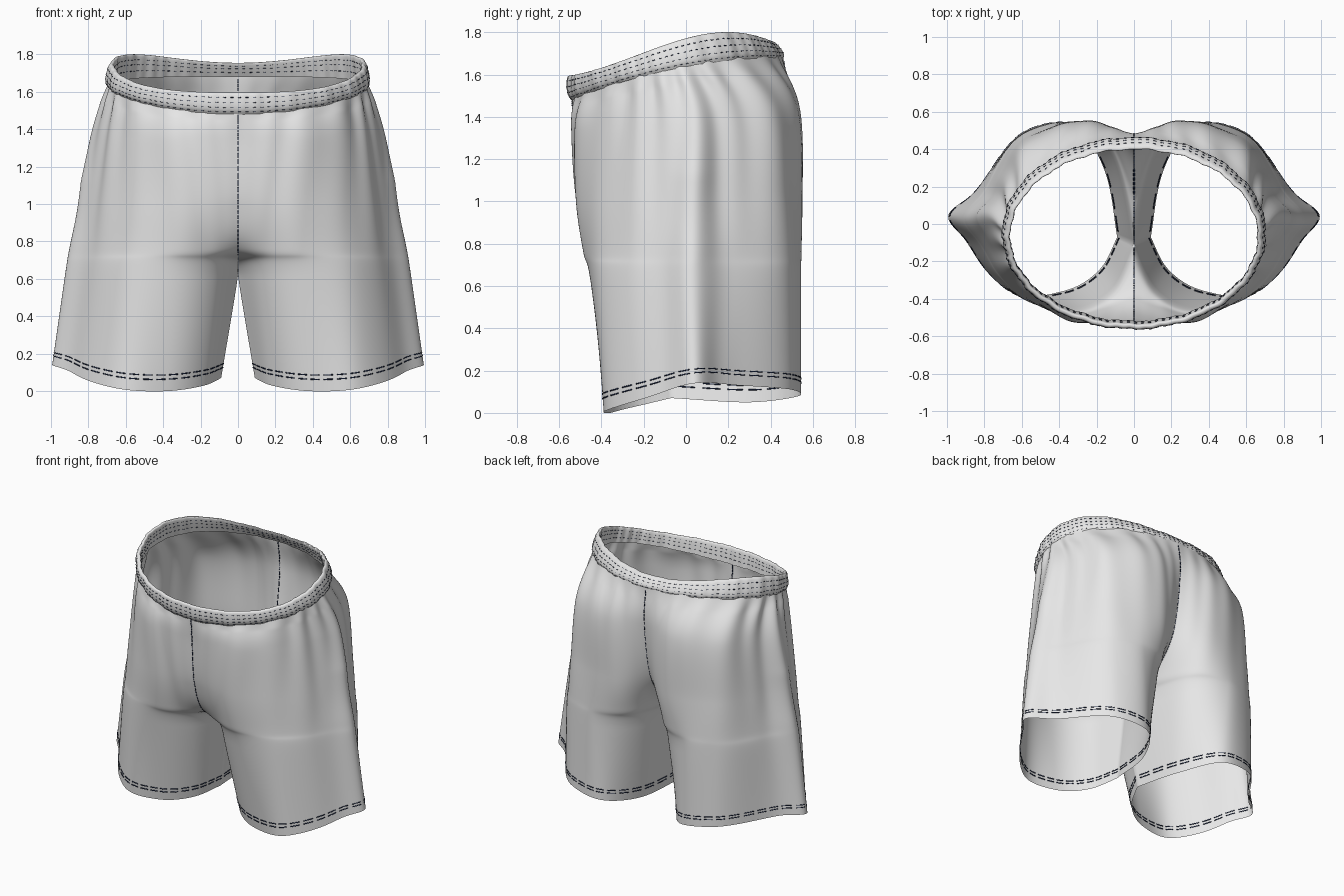
import bpy, bmesh
from math import sin, cos, pi, exp, floor
from mathutils import Vector

cube = bpy.data.objects.get("Cube")
if cube:
    bpy.data.objects.remove(cube, do_unlink=True)


def material(name, rgb):
    mat = bpy.data.materials.new(name)
    mat.use_nodes = True
    mat.diffuse_color = (*rgb, 1)
    mat.node_tree.nodes["Principled BSDF"].inputs["Base Color"].default_value = (*rgb, 1)
    return mat


cloth = material("light grey cloth", (0.8, 0.8, 0.8))
thread = material("navy thread", (0.01, 0.018, 0.05))


def spline(points, t):
    """Smooth curve through the points; t counts points."""
    last = len(points) - 1
    i = min(max(int(floor(t)), 0), last - 1)
    f = t - i
    p, q = points[i], points[i + 1]
    before = points[i - 1] if i > 0 else 2 * p - q
    after = points[i + 2] if i + 2 <= last else 2 * q - p
    m, n = (q - before) / 2, (after - p) / 2
    g = 1 - f
    return p * (1 + 2 * f) * g * g + m * f * g * g + q * f * f * (3 - 2 * f) - n * f * f * g


# Half-garment sections, from the front seam round the side to the back seam
waist = [(0.69 * sin(pi * c / 10), -0.04 - 0.5 * cos(pi * c / 10)) for c in range(11)]
hip = [(0, -.53), (.2, -.54), (.4, -.49), (.58, -.36), (.69, -.19), (.73, .03),
       (.68, .25), (.57, .42), (.38, .52), (.18, .53), (0, .48)]
seat = [(0, -.5), (.16, -.52), (.36, -.5), (.57, -.4), (.73, -.2), (.78, .03),
        (.72, .27), (.58, .46), (.38, .54), (.16, .53), (0, .4)]
rise = [(0, -.39), (.14, -.45), (.34, -.48), (.57, -.41), (.75, -.21), (.83, .03),
        (.74, .28), (.58, .48), (.37, .545), (.14, .47), (0, .17)]
crotch = [(0, -.11), (.12, -.35), (.34, -.45), (.58, -.41), (.77, -.21), (.855, .03),
          (.75, .29), (.58, .49), (.36, .54), (.12, .38), (0, -.11)]
hem = [(.09, -.07), (.18, -.24), (.38, -.36), (.62, -.38), (.83, -.19), (.925, .04),
       (.79, .25), (.58, .5), (.33, .53), (.16, .3), (.09, -.07)]
hem_height = [.07, .03, 0, .01, .07, .14, .13, .11, .08, .05, .07]


def lift(section, height):
    return [Vector((x, y, height((y + 0.04) / 0.5))) for x, y in section]


rows = [lift(waist, lambda c: 1.64 + 0.1 * c - 0.05 * c * c),
        lift(hip, lambda c: 1.39 + 0.04 * c),
        lift(seat, lambda c: 1.0),
        lift(rise, lambda c: 0.76),
        lift(crotch, lambda c: 0.62),
        [Vector((x, y, z)) for (x, y), z in zip(hem, hem_height)]]


def base(u, v):
    return spline([spline(row, u * 10) for row in rows], v)


def leg(u, v):
    """Cloth surface: u runs front seam to back seam, v waist to hem."""
    p = base(u, v)
    if v > 4:
        # both seam edges meet along the inseam
        p -= (base(0, v) - base(1, v)) / 2 * (1 - 2 * u) ** 7
    # gathered folds that soften towards the hem, and a pleat down the side
    window = max(sin(pi * u), 0) ** 0.7
    gather = 0.016 * min(1, 0.3 + v * 2) * exp(-0.8 * v) * sin(75 * u + 2 * sin(13 * u))
    drape = 0.007 * min(v, 1) * sin(31 * u + 0.4 * v + 1.5 * sin(7 * u))
    pleat = 0.075 * min(v * 0.6, 1) * exp(-((u - 0.5) / 0.036) ** 2)
    out = Vector((p.x - 0.35, p.y - 0.03, 0))
    if out.length > 1e-6:
        p += out.normalized() * (window * (gather + drape) + pleat)
    p.x = max(p.x, 0)
    return p


# Waistband profile, inner bottom over the top to outer bottom: (radial, height)
band_profile = [Vector(p) for p in ((-.022, 0), (-.022, .6), (-.018, .95), (-.006, 1),
                                    (.006, .9), (.014, .5), (.012, .2), (0, 0))]


def band(u, v):
    r, t = spline(band_profile, v)
    a = 2 * pi * u
    c = -cos(a)
    r += 0.002 * sin(46 * a + 2 * sin(5 * a)) + 0.003 * sin(19 * a)
    low = 1.63 + 0.1 * c - 0.05 * c * c
    high = 1.75 + 0.156 * c - 0.075 * c * c - 0.076 * c ** 3
    return Vector(((0.695 - 0.015 * t + r) * sin(a),
                   -0.04 - 0.03 * t + (0.5 - 0.015 * t + r) * c,
                   low + (high - low) * t))


def add_patch(bm, surface, us, vs):
    grid = [[bm.verts.new(surface(u, v)) for v in vs] for u in us]
    for a, b in zip(grid, grid[1:]):
        for j in range(len(vs) - 1):
            bm.faces.new((a[j], a[j + 1], b[j + 1], b[j]))


def steps(a, b, n):
    return [a + (b - a) * i / n for i in range(n + 1)]


def finish(name, bm, mat, mirror=False, thick=0):
    bmesh.ops.remove_doubles(bm, verts=bm.verts[:], dist=0.0001)
    for face in bm.faces:
        face.smooth = True
    mesh = bpy.data.meshes.new(name)
    bm.to_mesh(mesh)
    bm.free()
    mesh.materials.append(mat)
    obj = bpy.data.objects.new(name, mesh)
    bpy.context.collection.objects.link(obj)
    if mirror:
        obj.modifiers.new("Mirror", 'MIRROR').merge_threshold = 0.0005
    if thick:
        solid = obj.modifiers.new("Thickness", 'SOLIDIFY')
        solid.thickness, solid.offset = thick, 0


def dashes(start, end, count, duty):
    size = (end - start) / count
    for i in range(count):
        yield steps(start + i * size, start + (i + duty) * size, 4)


# Legs and seat, one continuous mirrored cloth
bm = bmesh.new()
add_patch(bm, leg, steps(0, 1, 180), steps(0, 5, 80))
finish("shorts_body", bm, cloth, mirror=True)

# Elastic waistband
bm = bmesh.new()
add_patch(bm, band, steps(0, 1, 460), steps(0, 7, 28))
finish("waistband", bm, cloth)

# Double hem stitching
bm = bmesh.new()
for v in (4.865, 4.9):
    for run in dashes(0, 1, 34, 0.7):
        add_patch(bm, leg, run, [v - 0.0045, v + 0.0045])
finish("hem_stitching", bm, thread, mirror=True, thick=0.005)

# Centre seams, front and back
bm = bmesh.new()
for edge in ([0, 0.0015], [0.9987, 1]):
    for run in dashes(0.1, 3.95, 40, 0.7):
        add_patch(bm, leg, edge, run)
finish("centre_seam_stitching", bm, thread, mirror=True, thick=0.006)

# Waistband stitching, inside and outside
bm = bmesh.new()
for v in (0.5, 0.95, 1.4, 4.35, 4.9, 5.6, 6.4):
    w = 0.018 if v < 2 else 0.032
    for run in dashes(0, 1, 110, 0.4):
        add_patch(bm, band, run, [v - w, v + w])
finish("waistband_stitching", bm, thread, thick=0.004)
